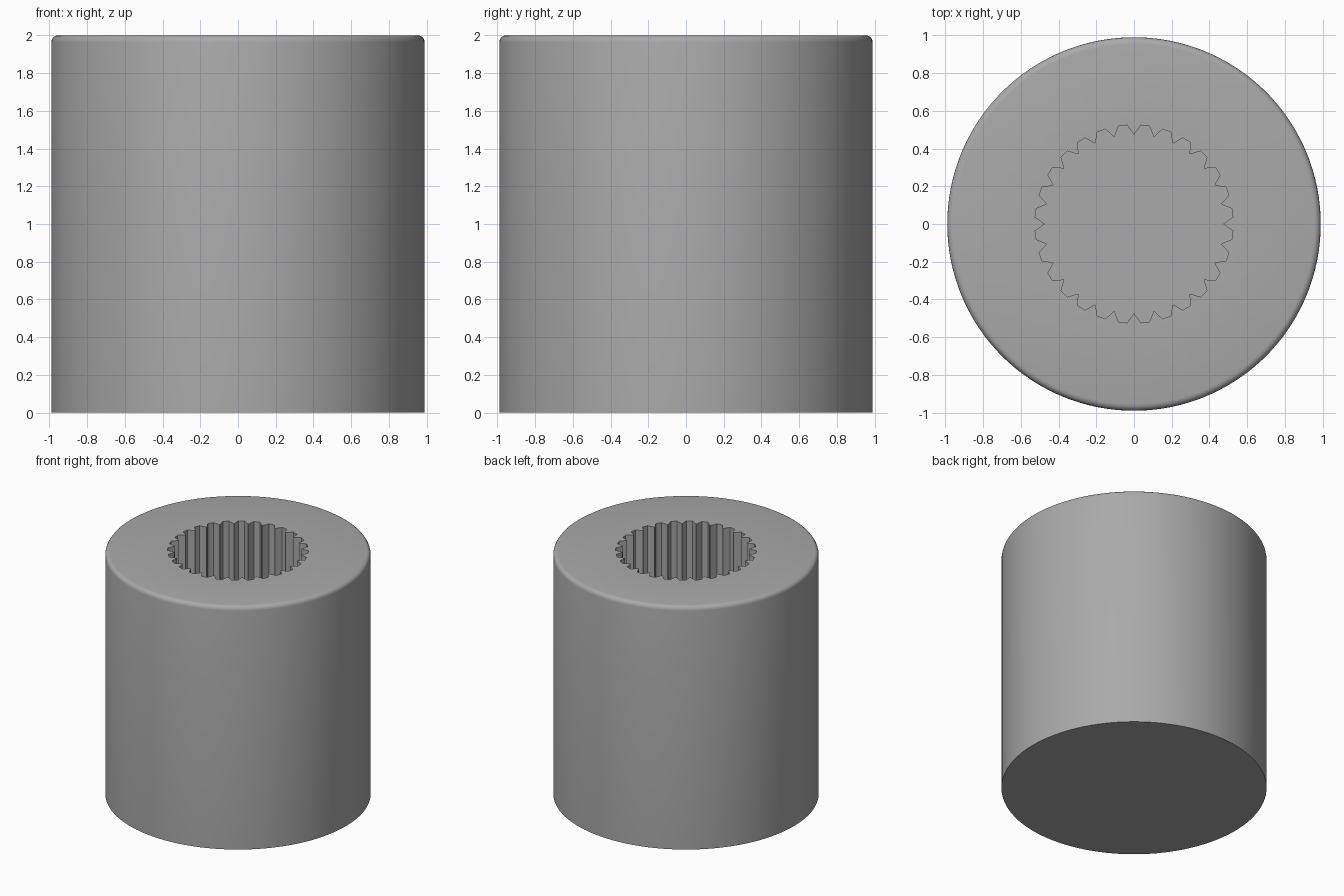
import bpy
import bmesh
from math import sin, cos, pi, radians

cube = bpy.data.objects.get("Cube")
if cube:
    bpy.data.objects.remove(cube, do_unlink=True)

TEETH = 28
SIDES = TEETH * 4
RADIUS, HEIGHT, BEVEL = 0.99, 2.0, 0.035
TIP, ROOT, FLOOR = 0.475, 0.525, 0.83

grey = bpy.data.materials.new("grey_steel")
grey.use_nodes = True
colour = (0.4, 0.4, 0.4, 1)
grey.diffuse_color = colour
grey.node_tree.nodes["Principled BSDF"].inputs["Base Color"].default_value = colour

bm = bmesh.new()


def circle(radius, z):
    step = 2 * pi / SIDES
    return [bm.verts.new((radius * cos((i - 0.5) * step), radius * sin((i - 0.5) * step), z))
            for i in range(SIDES)]


def spline(z):
    # Each tooth has a narrow tip and a wider flat root
    ring = []
    pitch = 2 * pi / TEETH
    for k in range(TEETH):
        for centre, half, r in ((k, 0.25, TIP), (k + 0.5, 2.5, ROOT)):
            for side in (-1, 1):
                a = centre * pitch + side * radians(half)
                ring.append(bm.verts.new((r * cos(a), r * sin(a), z)))
    return ring


# Outer wall, rounded top rim, flat top, splined bore
rings = [circle(RADIUS, 0)]
for i in range(5):
    a = i / 4 * pi / 2
    rings.append(circle(RADIUS - BEVEL * (1 - cos(a)), HEIGHT - BEVEL * (1 - sin(a))))
rings += [spline(HEIGHT), spline(FLOOR)]
for low, high in zip(rings, rings[1:]):
    for i in range(SIDES):
        j = (i + 1) % SIDES
        bm.faces.new((low[i], low[j], high[j], high[i]))

# Underside and bore floor
bm.faces.new(rings[0][::-1])
bm.faces.new(rings[-1])

mesh = bpy.data.meshes.new("splined_sleeve")
bm.to_mesh(mesh)
bm.free()
mesh.materials.append(grey)
sleeve = bpy.data.objects.new("splined_sleeve", mesh)
bpy.context.collection.objects.link(sleeve)

# Smooth wall and rim, crisp teeth
bpy.ops.object.select_all(action="DESELECT")
sleeve.select_set(True)
bpy.context.view_layer.objects.active = sleeve
bpy.ops.object.shade_smooth_by_angle(angle=radians(30))
